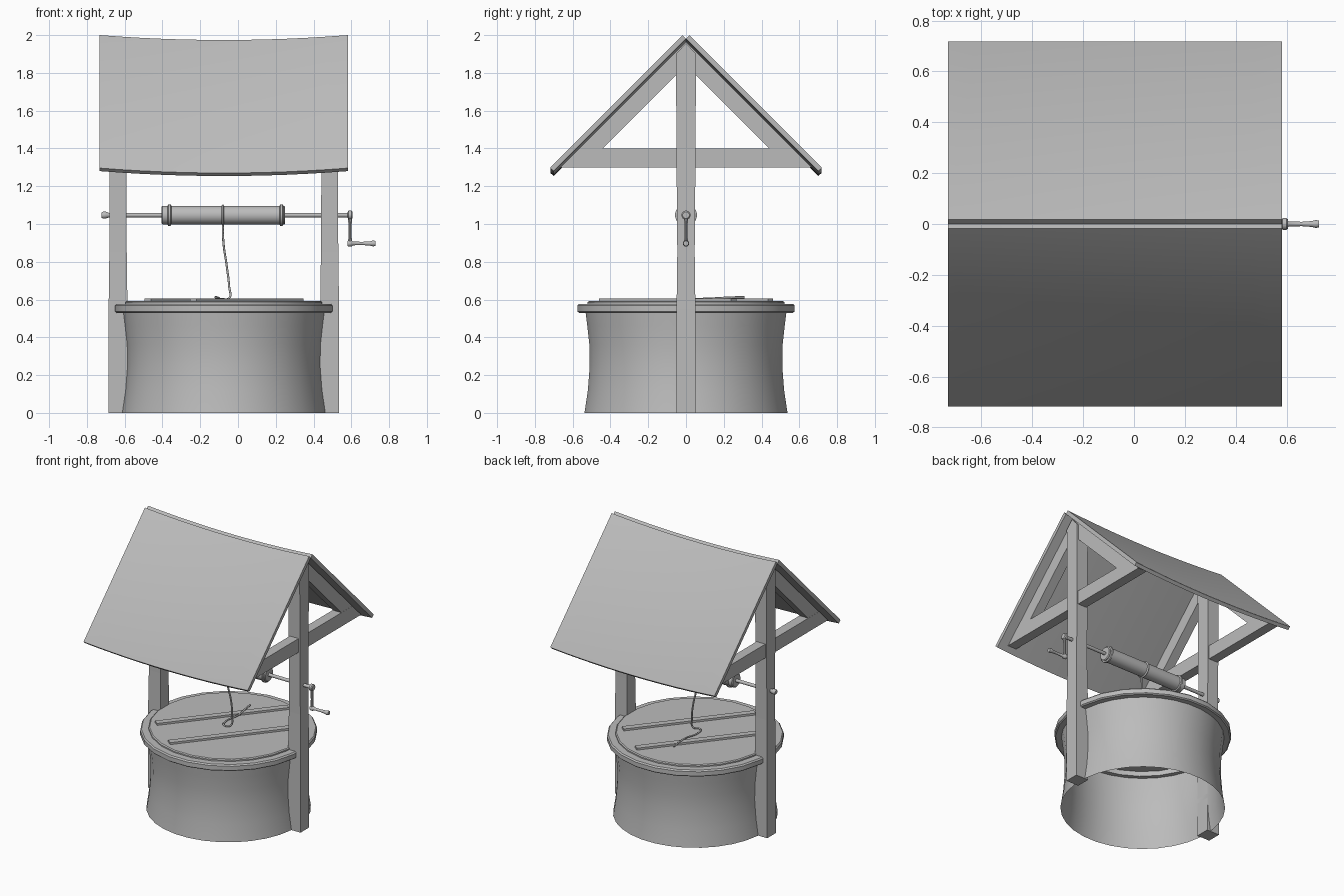
import bpy, bmesh, math
from mathutils import Vector, Matrix

if "Cube" in bpy.data.objects:
    bpy.data.objects.remove(bpy.data.objects["Cube"], do_unlink=True)

CX = -0.075        # centre of the well along x
AXLE_Z = 1.047

grey = bpy.data.materials.new("plain grey")
grey.use_nodes = True
GREY = (0.5, 0.5, 0.5, 1)
grey.diffuse_color = GREY
grey.node_tree.nodes["Principled BSDF"].inputs["Base Color"].default_value = GREY


def finish(name, bm, smooth=False):
    bmesh.ops.recalc_face_normals(bm, faces=bm.faces)
    mesh = bpy.data.meshes.new(name)
    bm.to_mesh(mesh)
    bm.free()
    mesh.materials.append(grey)
    obj = bpy.data.objects.new(name, mesh)
    bpy.context.collection.objects.link(obj)
    if smooth:
        bpy.ops.object.select_all(action='DESELECT')
        obj.select_set(True)
        bpy.context.view_layer.objects.active = obj
        bpy.ops.object.shade_smooth_by_angle(angle=math.radians(40))
    return obj


def loft(name, rings, caps=True, loop=False, smooth=False):
    """Skin a list of equal-length closed rings of points."""
    bm = bmesh.new()
    rows = [[bm.verts.new(p) for p in ring] for ring in rings]
    n = len(rows[0])
    pairs = list(zip(rows, rows[1:])) + ([(rows[-1], rows[0])] if loop else [])
    for a, b in pairs:
        for i in range(n):
            j = (i + 1) % n
            bm.faces.new((a[i], a[j], b[j], b[i]))
    if caps and not loop:
        bm.faces.new(rows[0])
        bm.faces.new(rows[-1])
    return finish(name, bm, smooth)


def lathe(name, profile, centre, axis='Z', sides=16, caps=True, loop=False):
    """Revolve (radius, offset) pairs round the z or x axis."""
    rings = []
    for r, h in profile:
        ring = []
        for k in range(sides):
            a = 2 * math.pi * (k + 0.5) / sides
            c, s = r * math.cos(a), r * math.sin(a)
            p = Vector((c, s, h)) if axis == 'Z' else Vector((h, c, s))
            ring.append(p + Vector(centre))
        rings.append(ring)
    return loft(name, rings, caps, loop, smooth=True)


def prism(name, outline, x, half):
    """Extrude a (y, z) outline along x."""
    return loft(name, [[(x + d, y, z) for y, z in outline] for d in (-half, half)])


def cord(name, points, radius):
    curve = bpy.data.curves.new(name, 'CURVE')
    curve.dimensions = '3D'
    curve.bevel_depth = radius
    curve.bevel_resolution = 1
    curve.resolution_u = 5
    curve.use_fill_caps = True
    spline = curve.splines.new('BEZIER')
    spline.bezier_points.add(len(points) - 1)
    for bp, p in zip(spline.bezier_points, points):
        bp.co = p
        bp.handle_left_type = bp.handle_right_type = 'AUTO'
    curve.materials.append(grey)
    obj = bpy.data.objects.new(name, curve)
    bpy.context.collection.objects.link(obj)


# Well wall, rim and lid
lathe("well_wall", [(0.54, 0), (0.522, 0.12), (0.512, 0.25), (0.514, 0.36),
                    (0.525, 0.46), (0.535, 0.54)], (CX, 0, 0), sides=32, caps=False)
lathe("well_rim", [(0.505, 0.53), (0.572, 0.53), (0.58, 0.537), (0.58, 0.568),
                   (0.572, 0.577), (0.505, 0.577)], (CX, 0, 0), sides=24, loop=True)
lathe("lid", [(0.525, 0.565), (0.525, 0.586), (0.518, 0.592)], (CX, 0, 0), sides=24)

# Lid battens, laid at a slant
for side, label in ((-1, "left"), (1, "right")):
    bm = bmesh.new()
    bmesh.ops.create_cube(bm, size=1)
    place = (Matrix.Translation((CX, 0, 0.596)) @ Matrix.Rotation(math.radians(51), 4, 'Z')
             @ Matrix.Translation((0, 0.155 * side, 0)) @ Matrix.Diagonal((0.9, 0.045, 0.02, 1)))
    bm.transform(place)
    finish("lid_batten_" + label, bm)

# Posts with their gable trusses
POST = [(0, .05, .05), (.55, .05, .05), (.85, .046, .046), (1.2, .044, .049),
        (1.5, .045, .051), (1.9, .046, .053), (1.955, .046, .003)]
for side, label in ((1, "left"), (-1, "right")):
    x = CX + side * 0.56
    loft("post_" + label, [[(x + sx * hx, sy * hy, z) for sx, sy in
                            ((-1, -1), (1, -1), (1, 1), (-1, 1))] for z, hx, hy in POST])
    prism("tie_beam_" + label, [(-.665, 1.3), (.665, 1.3), (.565, 1.4), (-.565, 1.4)], x, .035)
    for s, end in ((-1, "front"), (1, "back")):
        prism(f"rafter_{label}_{end}", [(0, 1.965), (s * .575, 1.39), (s * .45, 1.39),
                                        (0, 1.84)], x, .034)

# Sagging roof panels
for s, end in ((-1, "front"), (1, "back")):
    section = [(0, 1.98), (.018, 2.0), (.716, 1.302), (.718, 1.296), (.7, 1.28)]
    rings = []
    for i in range(13):
        t = -1 + i / 6
        sag = 0.026 * (1 - t * t)
        rings.append([(CX + 0.657 * t, s * y, z - sag) for y, z in section])
    loft("roof_" + end, rings, smooth=True)

# Winding gear
hub = (0, 0, AXLE_Z)
lathe("axle", [(.012, -.7), (.012, .6)], hub, 'X', 12)
lathe("axle_end", [(.014, -.722), (.019, -.715), (.019, -.7), (.013, -.685), (.013, -.675)],
      hub, 'X', 12)
lathe("drum", [(.044, -.405), (.05, -.4), (.05, .245), (.044, .25)], hub, 'X', 20)
for x, label in ((-.363, "right"), (.23, "left")):
    lathe("drum_band_" + label, [(.05, -.01), (.058, -.006), (.058, .006), (.05, .01)],
          (x, 0, AXLE_Z), 'X', 20)
lathe("crank_hub", [(.013, .57), (.013, .58), (.024, .584), (.024, .6), (.018, .606)], hub, 'X', 12)
lathe("crank_arm", [(.011, .89), (.009, .96), (.011, AXLE_Z)], (.593, 0, 0), 'Z', 8)
lathe("crank_handle", [(.014, .58), (.017, .586), (.017, .6), (.01, .61), (.009, .66), (.012, .7),
                       (.016, .715), (.014, .728)], (0, 0, .897), 'X', 12)

# Rope: one turn on the drum, the hanging length and the tail on the lid
lathe("rope_turn", [(.05, -.007), (.058, 0), (.05, .007)], (-.08, 0, AXLE_Z), 'X', 20)
cord("rope", [(-.08, -.02, 1.0), (-.077, -.012, .9), (-.06, .005, .78), (-.047, 0, .67),
              (-.047, -.015, .607), (-.09, -.03, .602), (-.118, .03, .602), (-.1, .15, .606),
              (-.11, .24, .611), (-.12, .31, .612)], .006)
